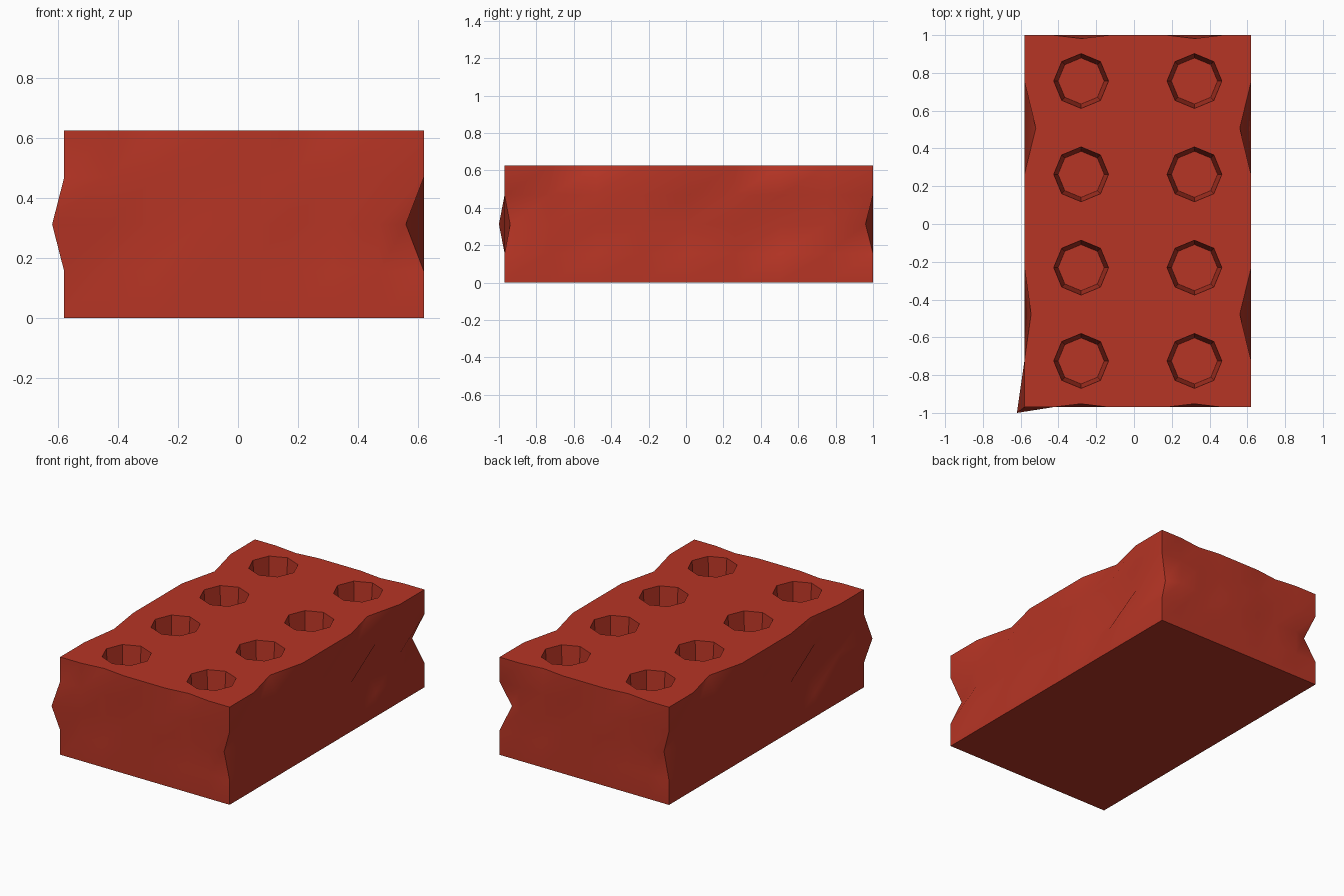
import bpy
import bmesh
import math

cube = bpy.data.objects.get("Cube")
if cube:
    bpy.data.objects.remove(cube, do_unlink=True)

X0, X1, Y0, Y1, TOP = -0.58, 0.62, -0.97, 1.0, 0.625
N, LEVELS = 8, 4          # wall divisions along each side and in height
HOLE_DEPTH = 0.31

# Brick red
clay = bpy.data.materials.new("brick_red")
clay.use_nodes = True
RED = (0.47, 0.035, 0.018, 1)
clay.diffuse_color = RED
clay.node_tree.nodes["Principled BSDF"].inputs["Base Color"].default_value = RED

# Chips and bulges: (column, row, level) -> sideways offset
dents = {
    # vertical corners, half way up
    (0, 0, 2): (-0.04, -0.03), (N, 0, 2): (-0.06, 0.03),
    (N, N, 2): (-0.06, -0.04), (0, N, 2): (0.06, -0.035),
    # long top edges
    (0, 2, 4): (0.035, 0), (0, 6, 4): (0.06, 0),
    (N, 2, 4): (-0.06, 0), (N, 6, 4): (-0.06, 0),
    # long walls, half way up
    (N, 2, 2): (-0.04, 0), (N, 4, 2): (-0.04, 0), (N, 6, 2): (-0.09, 0),
    (0, 2, 2): (0.09, 0), (0, 4, 2): (0.04, 0), (0, 6, 2): (0.04, 0),
}
# short walls
for col in (2, 6):
    for level in (2, 4):
        dents[(col, 0, level)] = (0, 0.018)
        dents[(col, N, level)] = (0, -0.018)

bm = bmesh.new()


def loop_edges(ring):
    return [bm.edges.get((a, b)) for a, b in zip(ring, ring[1:] + ring[:1])]


# Rough walls, ring by ring
path = ([(i, 0) for i in range(N)] + [(N, j) for j in range(N)]
        + [(N - i, N) for i in range(N)] + [(0, N - j) for j in range(N)])
rings = []
for k in range(LEVELS + 1):
    ring = []
    for i, j in path:
        dx, dy = dents.get((i, j, k), (0, 0))
        ring.append(bm.verts.new((X0 + (X1 - X0) * i / N + dx,
                                  Y0 + (Y1 - Y0) * j / N + dy,
                                  TOP * k / LEVELS)))
    rings.append(ring)
for low, high in zip(rings, rings[1:]):
    for n in range(len(path)):
        m = (n + 1) % len(path)
        bm.faces.new((low[n], low[m], high[m]))
        bm.faces.new((low[n], high[m], high[n]))
bm.faces.new(rings[0][::-1])

# Eight tapered octagonal holes
rims = loop_edges(rings[-1])
for cx in (-0.28, 0.32):
    for row in range(4):
        cy = 0.757 - 0.494 * row
        rim, floor = [[bm.verts.new((cx + r * math.cos(a * math.pi / 4),
                                     cy + r * math.sin(a * math.pi / 4), z))
                       for a in range(8)]
                      for r, z in ((0.145, TOP), (0.122, TOP - HOLE_DEPTH))]
        for n in range(8):
            m = (n + 1) % 8
            bm.faces.new((rim[n], floor[n], floor[m], rim[m]))
        bm.faces.new(floor)
        rims += loop_edges(rim)

# Flat top around the holes
bmesh.ops.triangle_fill(bm, edges=rims, use_beauty=True, normal=(0, 0, 1))
bmesh.ops.recalc_face_normals(bm, faces=bm.faces)

mesh = bpy.data.meshes.new("brick")
bm.to_mesh(mesh)
bm.free()
mesh.materials.append(clay)
brick = bpy.data.objects.new("brick", mesh)
bpy.context.collection.objects.link(brick)

# Soft worn walls with crisp edges
bpy.ops.object.select_all(action='DESELECT')
brick.select_set(True)
bpy.context.view_layer.objects.active = brick
bpy.ops.object.shade_smooth_by_angle(angle=math.radians(40))
